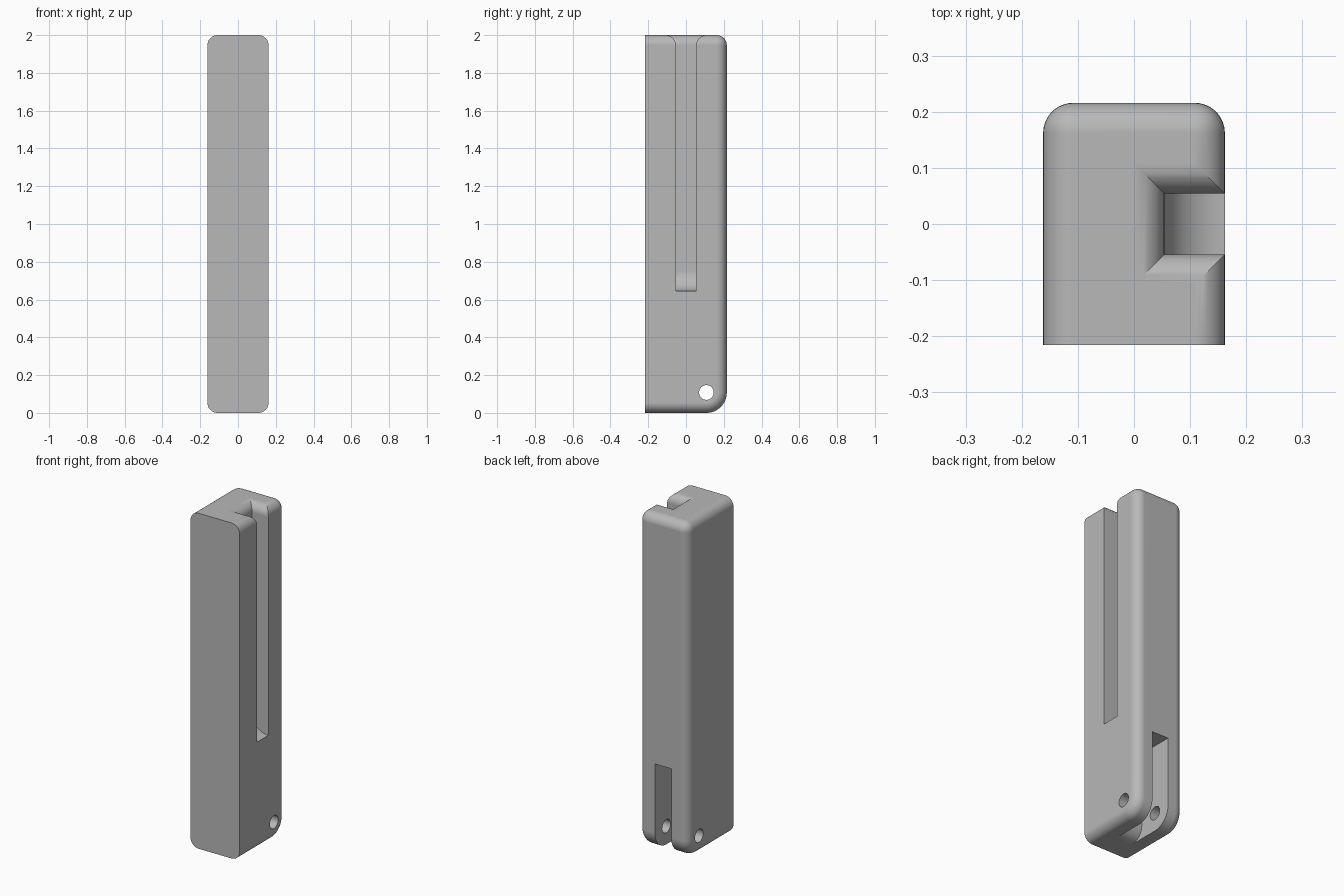
import bpy, bmesh, math

cube = bpy.data.objects.get("Cube")
if cube:
    bpy.data.objects.remove(cube, do_unlink=True)

W, D, H = 0.162, 0.216, 2.0      # half width, half depth, height
R = 0.054                        # edge rounding
BIG = 2 * R                      # large rounding at the pivot end

grey = bpy.data.materials.new("plain_grey")
grey.use_nodes = True
colour = (0.48, 0.48, 0.48, 1)
grey.diffuse_color = colour
grey.node_tree.nodes["Principled BSDF"].inputs["Base Color"].default_value = colour


def to_object(bm, name):
    bmesh.ops.recalc_face_normals(bm, faces=bm.faces[:])
    mesh = bpy.data.meshes.new(name)
    bm.to_mesh(mesh)
    bm.free()
    mesh.materials.append(grey)
    obj = bpy.data.objects.new(name, mesh)
    bpy.context.collection.objects.link(obj)
    return obj


def loft(rings):
    """Closed solid through rings of equal point count."""
    bm = bmesh.new()
    loops = [[bm.verts.new(p) for p in ring] for ring in rings]
    n = len(loops[0])
    for a, b in zip(loops, loops[1:]):
        for i in range(n):
            j = (i + 1) % n
            bm.faces.new((a[i], a[j], b[j], b[i]))
    bm.faces.new(loops[0])
    bm.faces.new(loops[-1])
    return bm


def prism(profile, half):
    """Extrude a (y, z) profile along x."""
    return loft([[(x, y, z) for y, z in profile] for x in (-half, half)])


def arc(cy, cz, r, start, end, steps):
    angles = [math.radians(start + (end - start) * i / steps) for i in range(steps + 1)]
    return [(cy + r * math.cos(a), cz + r * math.sin(a)) for a in angles]


# Case body: side profile with one large round corner, then rounded rims
profile = [(-D, H), (-D, 0)] + arc(D - BIG, BIG, BIG, -90, 0, 16) + [(D, H)]
bm = prism(profile, W)
bmesh.ops.recalc_face_normals(bm, faces=bm.faces[:])


def rounded(edge):
    a, b = (v.co for v in edge.verts)
    if max(a.y, b.y) < -D + 0.001:
        return False                              # front rim stays sharp
    along_side = abs(a.x - b.x) < 0.001
    top_back = min(a.y, b.y) > D - 0.001 and min(a.z, b.z) > H - 0.001
    return along_side or top_back


bmesh.ops.bevel(bm, geom=[e for e in bm.edges if rounded(e)], offset=R,
                offset_type='OFFSET', segments=9, profile=0.5,
                affect='EDGES', clamp_overlap=False)
body = to_object(bm, "case_body")

# Side slot cutter: curved ramp at the bottom, flared mouth at the top
floor_z = 0.645
slices = []
for i in range(13):
    t = math.radians(90 * i / 12)
    slices.append((floor_z + BIG * (1 - math.cos(t)), W - BIG * math.sin(t), R))
for i in range(11):
    t = math.radians(90 * i / 10)
    flare = R * (1 - math.cos(t))
    slices.append((H - R + R * math.sin(t), W - BIG - flare, R + flare))
slices.append((H + 0.1, W - BIG - R, 2 * R))
side_slot = to_object(loft([[(x, -h, z), (W + 0.1, -h, z), (W + 0.1, h, z), (x, h, z)]
                            for z, x, h in slices]), "side_slot_cutter")

# Pivot slot cutter: open at the back and bottom, inner wall curving forward
r = 0.08
slot = [(0.3, 0.52), (0, 0.52)] + arc(-r, r, r, 0, -90, 10)[0:]
# the inner wall meets the bottom face tangentially
slot += [(-r, -0.1), (0.3, -0.1)]
pivot_slot = to_object(prism(slot, R), "pivot_slot_cutter")

# Pin hole through both lugs
pin_hole = to_object(prism(arc(D - BIG, BIG, 0.039, 0, 348.75, 31), 0.3), "pin_hole_cutter")

# Cut the openings
bpy.context.view_layer.objects.active = body
body.select_set(True)
for cutter in (side_slot, pivot_slot, pin_hole):
    cutter.hide_render = True
    mod = body.modifiers.new(cutter.name, 'BOOLEAN')
    mod.operation = 'DIFFERENCE'
    mod.solver = 'EXACT'
    mod.object = cutter
    bpy.ops.object.modifier_apply(modifier=mod.name)
for cutter in (side_slot, pivot_slot, pin_hole):
    bpy.data.objects.remove(cutter, do_unlink=True)

# Smooth the rounded edges, keep flat sides flat
bpy.ops.object.shade_smooth_by_angle(angle=math.radians(30))
weighted = body.modifiers.new("flat_sides", 'WEIGHTED_NORMAL')
weighted.keep_sharp = True
